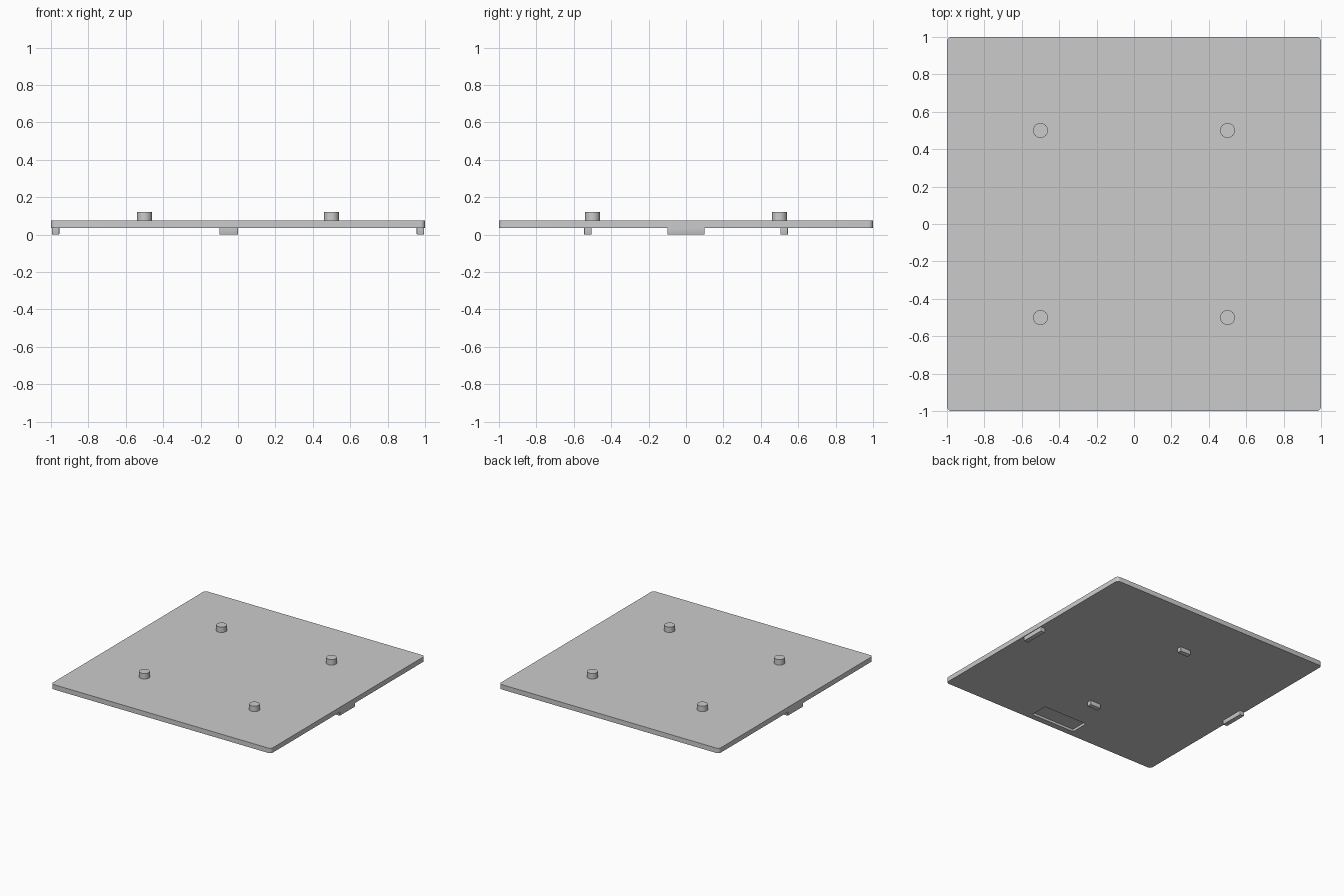
import bpy, bmesh
from math import radians

cube = bpy.data.objects.get("Cube")
if cube:
    bpy.data.objects.remove(cube, do_unlink=True)

grey = bpy.data.materials.new("plain_grey")
grey.use_nodes = True
colour = (0.6, 0.6, 0.6, 1)
grey.diffuse_color = colour
grey.node_tree.nodes["Principled BSDF"].inputs["Base Color"].default_value = colour

PLATE_BOTTOM, PLATE_TOP, PEG_TOP = 0.035, 0.075, 0.12


def finish(obj):
    obj.data.materials.append(grey)
    bpy.ops.object.select_all(action="DESELECT")
    obj.select_set(True)
    bpy.context.view_layer.objects.active = obj
    bpy.ops.object.shade_smooth_by_angle(angle=radians(30))


def block(name, low, high, upright=0, bottom=0):
    """Box between two corners, with rounded upright and bottom edges."""
    bm = bmesh.new()
    bmesh.ops.create_cube(bm, size=1)
    for v in bm.verts:
        v.co = [h if c > 0 else l for c, l, h in zip(v.co, low, high)]
    if upright:
        edges = [e for e in bm.edges if abs(e.verts[0].co.z - e.verts[1].co.z) > 0.001]
        bmesh.ops.bevel(bm, geom=edges, offset=upright, segments=5, profile=0.5, affect="EDGES")
    if bottom:
        edges = [e for e in bm.edges if all(v.co.z < low[2] + 0.001 for v in e.verts)]
        bmesh.ops.bevel(bm, geom=edges, offset=bottom, segments=2, profile=0.5, affect="EDGES")
    mesh = bpy.data.meshes.new(name)
    bm.to_mesh(mesh)
    bm.free()
    obj = bpy.data.objects.new(name, mesh)
    bpy.context.collection.objects.link(obj)
    return obj


# Base plate with a shallow pocket in its underside
plate = block("base_plate", (-1, -1, PLATE_BOTTOM), (1, 1, PLATE_TOP), upright=0.025)
cutter = block("pocket_cutter", (-0.2, -0.95, 0), (0.2, -0.8, PLATE_BOTTOM + 0.02))
cutter.hide_render = True
pocket = plate.modifiers.new("pocket", "BOOLEAN")
pocket.operation = "DIFFERENCE"
pocket.solver = "EXACT"
pocket.object = cutter
bpy.context.view_layer.objects.active = plate
plate.select_set(True)
bpy.ops.object.modifier_apply(modifier="pocket")
bpy.data.objects.remove(cutter, do_unlink=True)
finish(plate)

# Four round locating pegs on top
for x, side in ((-0.5, "right"), (0.5, "left")):
    for y, end in ((-0.5, "front"), (0.5, "back")):
        bpy.ops.mesh.primitive_cylinder_add(
            vertices=32, radius=0.04, depth=PEG_TOP - PLATE_TOP,
            location=(x, y, (PEG_TOP + PLATE_TOP) / 2))
        peg = bpy.context.object
        peg.name = f"peg_{end}_{side}"
        finish(peg)

# Long clips under the two side edges
for x, side in ((-0.975, "right"), (0.975, "left")):
    finish(block(f"edge_clip_{side}", (x - 0.02, -0.1, 0), (x + 0.02, 0.1, PLATE_BOTTOM),
                 upright=0.005, bottom=0.004))

# Two short feet under the plate
for y, end in ((-0.525, "front"), (0.525, "back")):
    finish(block(f"foot_{end}", (-0.1, y - 0.02, 0), (0, y + 0.02, PLATE_BOTTOM),
                 upright=0.005, bottom=0.004))
